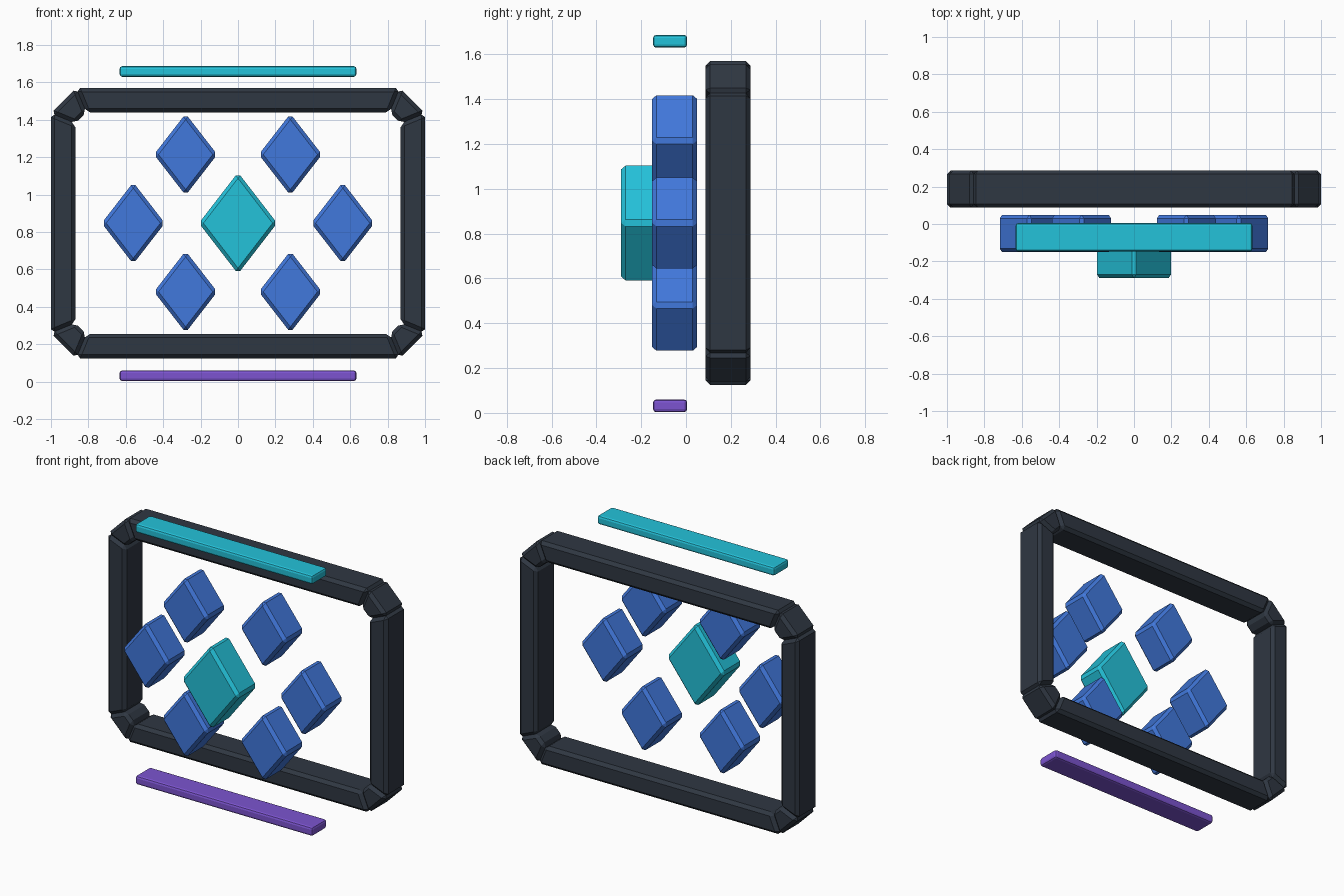
import bpy, bmesh, math

if "Cube" in bpy.data.objects:
    bpy.data.objects.remove(bpy.data.objects["Cube"])


def material(name, rgb):
    m = bpy.data.materials.new(name)
    lin = [(c / 255 / 12.92) if c < 11 else ((c / 255 + 0.055) / 1.055) ** 2.4 for c in rgb]
    m.diffuse_color = (*lin, 1)
    m.use_nodes = True
    m.node_tree.nodes["Principled BSDF"].inputs["Base Color"].default_value = m.diffuse_color
    return m


SLATE = material("dark slate", (47, 55, 66))
BLUE = material("blue", (65, 120, 220))
TEAL = material("teal", (36, 194, 218))
PURPLE = material("purple", (124, 84, 208))


def prism(name, outline, y0, y1, mat, bevel, segments=1):
    """Extrude an x-z outline from y0 to y1 and chamfer all edges."""
    bm = bmesh.new()
    face = bm.faces.new([bm.verts.new((x, y0, z)) for x, z in outline])
    ext = bmesh.ops.extrude_face_region(bm, geom=[face])
    for v in ext["geom"]:
        if isinstance(v, bmesh.types.BMVert):
            v.co.y = y1
    bmesh.ops.bevel(bm, geom=bm.edges[:], offset=bevel, segments=segments,
                    profile=0.5, affect='EDGES')
    bmesh.ops.recalc_face_normals(bm, faces=bm.faces[:])
    me = bpy.data.meshes.new(name)
    bm.to_mesh(me)
    bm.free()
    me.materials.append(mat)
    ob = bpy.data.objects.new(name, me)
    bpy.context.collection.objects.link(ob)
    return ob


MID_Z = 0.8475


# Frame: eight mitred pieces around a corner-cut rectangle
def octagon(hx, hz, cut):
    return [(hx - cut, hz), (-hx + cut, hz), (-hx, hz - cut), (-hx, -hz + cut),
            (-hx + cut, -hz), (hx - cut, -hz), (hx, -hz + cut), (hx, hz - cut)]


T = 0.13
CUT = 0.135
outer = octagon(1.0, 0.7225, CUT)
inner = octagon(1.0 - T, 0.7225 - T, CUT - T * (1 - math.tan(math.pi / 8)))
names = ["frame_top", "frame_corner_top_left", "frame_left", "frame_corner_bottom_left",
         "frame_bottom", "frame_corner_bottom_right", "frame_right", "frame_corner_top_right"]
for i, name in enumerate(names):
    j = (i + 1) % 8
    pts = [outer[i], outer[j], inner[j], inner[i]]
    prism(name, [(x, z + MID_Z) for x, z in pts], 0.087, 0.287, SLATE, 0.02)


# Diamond tiles: six around a larger raised centre
def diamond(name, x, z, hw, hh, y0, y1, mat):
    prism(name, [(x + hw, z), (x, z + hh), (x - hw, z), (x, z - hh)], y0, y1, mat, 0.019)


tiles = [(sx * 0.28, MID_Z + sz * 0.367) for sx in (-1, 1) for sz in (-1, 1)]
tiles += [(-0.56, MID_Z), (0.56, MID_Z)]
for n, (x, z) in enumerate(tiles):
    diamond(f"diamond_tile_{n + 1}", x, z, 0.169, 0.218, -0.151, 0.049, BLUE)
diamond("centre_diamond", 0, MID_Z, 0.209, 0.271, -0.289, -0.089, TEAL)

# Floating strips above and below the frame
for name, z0, mat in (("upper_strip", 1.63, TEAL), ("lower_strip", 0.003, PURPLE)):
    z1 = z0 + 0.057
    prism(name, [(-0.633, z0), (0.633, z0), (0.633, z1), (-0.633, z1)],
          -0.147, 0.005, mat, 0.014, 2)
